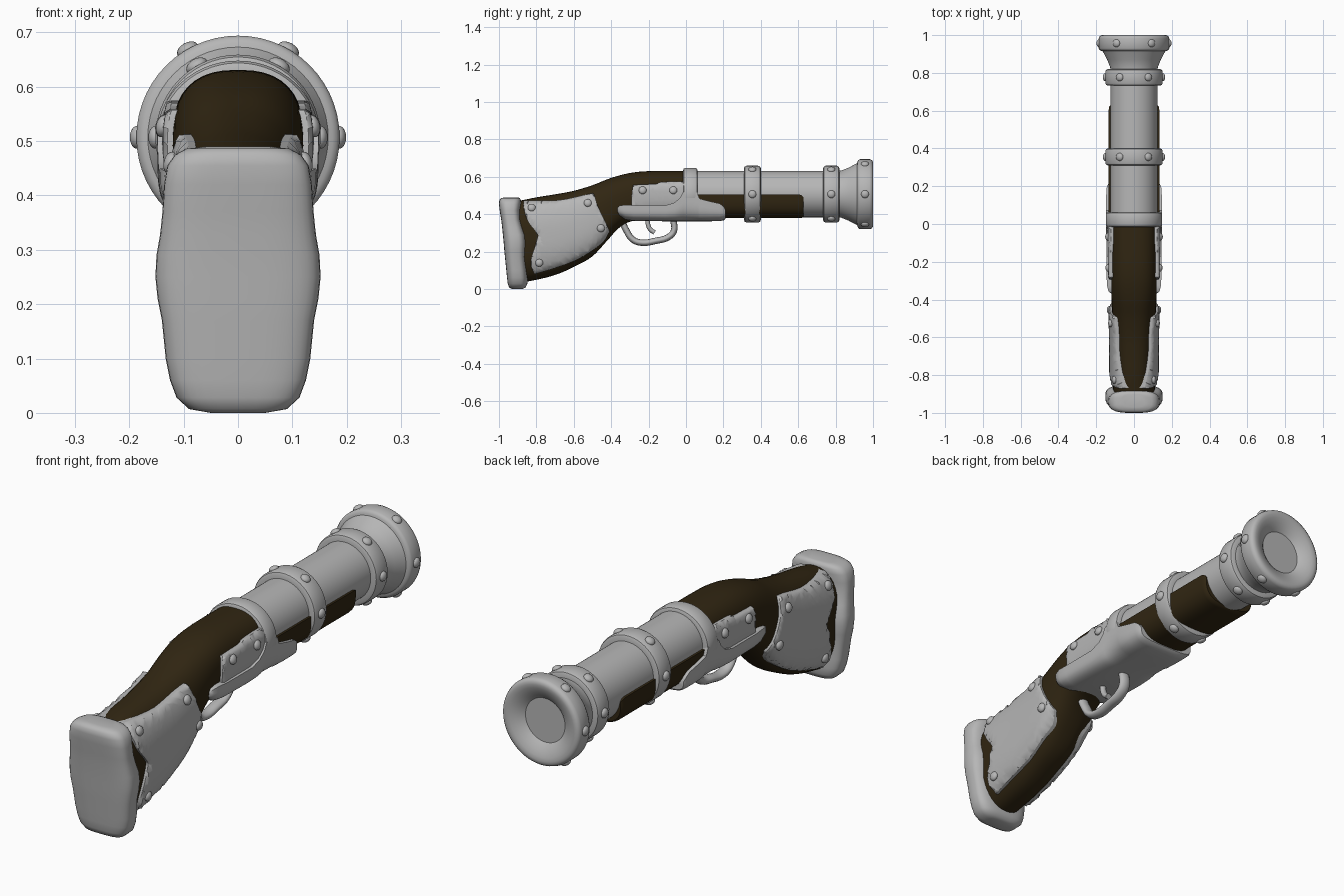
import bpy, bmesh, math
from mathutils import Vector, Matrix

if "Cube" in bpy.data.objects:
    bpy.data.objects.remove(bpy.data.objects["Cube"])

def material(name, rgb):
    m = bpy.data.materials.new(name)
    m.diffuse_color = (*rgb, 1)
    m.use_nodes = True
    m.node_tree.nodes["Principled BSDF"].inputs["Base Color"].default_value = m.diffuse_color
    return m

METAL = material("grey metal", (0.47, 0.47, 0.47))
WOOD = material("dark wood", (0.030, 0.019, 0.006))
AXIS_Z = 0.507

def finish(bm, name, mat, angle=40):
    bmesh.ops.recalc_face_normals(bm, faces=bm.faces[:])
    me = bpy.data.meshes.new(name)
    bm.to_mesh(me)
    bm.free()
    ob = bpy.data.objects.new(name, me)
    bpy.context.collection.objects.link(ob)
    me.materials.append(mat)
    bpy.ops.object.select_all(action='DESELECT')
    ob.select_set(True)
    bpy.context.view_layer.objects.active = ob
    bpy.ops.object.shade_smooth_by_angle(angle=math.radians(angle))
    return ob

def loft(name, rings, mat, closed=False, angle=40):
    """Skin a list of point rings; capped unless it closes on itself."""
    bm = bmesh.new()
    vs = [[bm.verts.new(p) for p in r] for r in rings]
    n, m = len(rings[0]), len(rings)
    for i in range(m if closed else m - 1):
        a, b = vs[i], vs[(i + 1) % m]
        for j in range(n):
            k = (j + 1) % n
            bm.faces.new((a[j], a[k], b[k], b[j]))
    if not closed:
        bm.faces.new(vs[0])
        bm.faces.new(vs[-1])
    return finish(bm, name, mat, angle)

def revolve(name, profile, mat, closed=False, steps=56, z=AXIS_Z):
    """Turn (y, radius) points about the barrel axis."""
    ang = [2 * math.pi * i / steps for i in range(steps)]
    rings = [[(r * math.cos(a), y, z + r * math.sin(a)) for a in ang] for y, r in profile]
    return loft(name, rings, mat, closed)

def band(name, y0, y1, r, inner=0.11, b=0.014):
    prof = [(y0, inner), (y0, r - b), (y0 + b * .3, r - b * .3), (y0 + b, r),
            (y1 - b, r), (y1 - b * .3, r - b * .3), (y1, r - b), (y1, inner)]
    return revolve(name, prof, METAL, True)

def spow(v, p):
    return math.copysign(abs(v) ** p, v)

def interp(tab, y):
    """Smooth interpolation through a table of (y, value)."""
    y = min(max(y, tab[0][0]), tab[-1][0])
    i = max(k for k in range(len(tab) - 1) if tab[k][0] <= y)
    def slope(k):
        a, b = tab[max(k - 1, 0)], tab[min(k + 1, len(tab) - 1)]
        return (b[1] - a[1]) / (b[0] - a[0])
    (y0, v0), (y1, v1) = tab[i], tab[i + 1]
    d = y1 - y0
    t = (y - y0) / d
    return ((2*t**3 - 3*t*t + 1) * v0 + (t**3 - 2*t*t + t) * d * slope(i)
            + (3*t*t - 2*t**3) * v1 + (t**3 - t*t) * d * slope(i + 1))

# Wooden stock: top and bottom lines with a soft superellipse section
TOP = [(-.92, .465), (-.8, .49), (-.7, .506), (-.6, .525), (-.5, .555), (-.4, .594),
       (-.3, .62), (-.2, .63), (.05, .63)]
BOT = [(-.92, .03), (-.83, .043), (-.7, .075), (-.6, .118), (-.5, .175), (-.42, .26),
       (-.36, .325), (-.3, .36), (-.2, .375), (.05, .38)]
WID = [(-.92, .112), (-.6, .115), (-.3, .12), (.05, .122)]
N = 2.5

def section(y):
    t, b = interp(TOP, y), interp(BOT, y)
    return (t + b) / 2, (t - b) / 2, interp(WID, y)

def surf(y, z, off):
    """Half width of the stock, inflated by off, at (y, z)."""
    c, h, w = section(y)
    u = min(abs(z - c) / (h + off), .985)
    return (w + off) * (1 - u ** N) ** (1 / N)

rings = []
for i in range(50):
    y = -.92 + .97 * i / 49
    c, h, w = section(y)
    rings.append([(w * spow(math.cos(a), 2 / N), y, c + h * spow(math.sin(a), 2 / N))
                  for a in (2 * math.pi * j / 40 for j in range(40))])
loft("stock", rings, WOOD, angle=50)

# Fore-end and receiver tray: lower half sections lofted along y
def trough(name, rows, mat, n, seg=28):
    rings = []
    for y, w, zt, zb in rows:
        rings.append([(w * spow(math.cos(a), 2 / n), y, zt - (zt - zb) * abs(math.sin(a)) ** (2 / n))
                      for a in (math.pi * j / seg for j in range(seg + 1))])
    return loft(name, rings, mat, angle=45)

trough("fore_end", [(0, .134, .505, .379), (.605, .134, .505, .379), (.62, .132, .50, .381),
                    (.628, .126, .49, .388)], WOOD, 3.2)
trough("receiver_tray",
       [(-.367, .122, .432, .405), (-.357, .135, .445, .387), (-.325, .143, .45, .37),
        (-.28, .145, .447, .364), (-.11, .146, .447, .362), (-.06, .147, .462, .362),
        (-.03, .148, .49, .362), (-.015, .148, .52, .362), (.06, .148, .515, .362),
        (.072, .148, .483, .362), (.13, .148, .468, .362), (.18, .146, .457, .363),
        (.202, .143, .44, .367), (.212, .136, .42, .376)], METAL, 4)

# Butt plate: rounded sections stacked in z (z, back y, front y, half width)
butt = [(0, -.93, -.875, .05), (.007, -.945, -.858, .09), (.028, -.953, -.848, .113),
        (.06, -.957, -.847, .125), (.1, -.961, -.85, .133), (.17, -.968, -.856, .14),
        (.21, -.972, -.854, .148), (.25, -.975, -.852, .152), (.29, -.979, -.856, .15),
        (.33, -.983, -.87, .143), (.37, -.988, -.882, .139), (.42, -.996, -.886, .136),
        (.455, -1, -.882, .13), (.475, -.998, -.883, .116), (.486, -.988, -.888, .095),
        (.49, -.97, -.9, .06)]
loft("butt_plate", [[(w * spow(math.cos(a), .62), (b + f) / 2 + (f - b) / 2 * spow(math.sin(a), .62), z)
                     for a in (2 * math.pi * j / 36 for j in range(36))]
                    for z, b, f, w in butt], METAL, angle=60)

# Barrel, flared muzzle and bands
revolve("barrel", [(0, .124), (.84, .124)], METAL)
revolve("muzzle", [(.8, .124), (.83, .126), (.87, .142), (.915, .166), (.917, .174), (.921, .182),
                   (.93, .187), (.982, .187), (.993, .183), (.999, .174), (1, .163), (.997, .148),
                   (.988, .128), (.976, .108), (.965, .095), (.965, .002)], METAL)
band("middle_band", .31, .40, .152)
band("front_band", .733, .82, .152)
hoop = band("receiver_hoop", -.016, .062, .141)
hoop.scale.x = 1.06

# Rivets share one mesh
riv = bmesh.new()

def rivet(loc, normal, r=.021):
    m = (Matrix.Translation(loc) @ Vector(normal).to_track_quat('Z', 'Y').to_matrix().to_4x4()
         @ Matrix.Diagonal((1, 1, .62, 1)))
    bmesh.ops.create_uvsphere(riv, u_segments=16, v_segments=10, radius=r, matrix=m)

for y, r in ((.355, .152), (.777, .152), (.957, .186)):
    for k in range(6):
        a = math.pi * k / 3
        d = Vector((math.cos(a), 0, math.sin(a)))
        rivet(Vector((0, y, AXIS_Z)) + d * r, d)

# Side plates: outline in (y, z), pressed onto the curved stock
def side_plate(name, outline, rivets, off=.018):
    pts, n = [], len(outline)
    for i in range(n):
        p = [Vector(outline[(i + k) % n]) for k in (-1, 0, 1, 2)]
        for t in (0, .25, .5, .75):
            pts.append(p[1] + .5 * t * (p[2] - p[0]) + t * t * (p[0] - 2.5 * p[1] + 2 * p[2] - .5 * p[3])
                       + t ** 3 * (1.5 * (p[1] - p[2]) + .5 * (p[3] - p[0])))
    for s, side in ((1, "right"), (-1, "left")):
        bm = bmesh.new()
        bm.faces.new([bm.verts.new((0, y, z)) for y, z in pts])
        bmesh.ops.inset_region(bm, faces=bm.faces[:], thickness=.008, use_boundary=True)
        bmesh.ops.triangulate(bm, faces=bm.faces[:])
        for k in range(-36, 1):
            for co, no in (((0, k * .025, 0), (0, 1, 0)), ((0, 0, -k * .025), (0, 0, 1))):
                bmesh.ops.bisect_plane(bm, geom=bm.verts[:] + bm.edges[:] + bm.faces[:],
                                       plane_co=co, plane_no=no)
        rim = {(round(v.co.y, 5), round(v.co.z, 5)) for v in bm.verts if v.is_boundary}
        ext = bmesh.ops.extrude_face_region(bm, geom=bm.faces[:])
        outer = {g for g in ext["geom"] if isinstance(g, bmesh.types.BMVert)}
        for v in bm.verts:
            y, z = v.co.y, v.co.z
            o = -.015 if v not in outer else off - .008 * ((round(y, 5), round(z, 5)) in rim)
            v.co.x = s * surf(y, z, o)
        finish(bm, f"{name}_{side}", METAL, 50)
        for y, z in rivets:
            x = surf(y, z, off)
            rivet((s * x, y, z), (s, 0, .25 if z > .42 else 0))

side_plate("stock_plate",
           [(-.87, .462), (-.84, .473), (-.68, .475), (-.52, .508), (-.492, .505), (-.47, .44),
            (-.415, .325), (-.415, .295), (-.46, .235), (-.6, .148), (-.79, .085), (-.815, .09),
            (-.83, .15), (-.795, .27), (-.80, .30), (-.85, .37)],
           [(-.825, .435), (-.525, .46), (-.455, .325), (-.785, .14)])
side_plate("receiver_plate",
           [(-.285, .545), (-.265, .557), (-.16, .562), (-.13, .572), (0, .574), (.02, .56),
            (.02, .44), (0, .425), (-.27, .425), (-.292, .44)],
           [(-.232, .528), (-.068, .528)])
finish(riv, "rivets", METAL, 60)

# Trigger guard and trigger: bent round bars
def bar(name, pts, r, widen):
    cu = bpy.data.curves.new(name, 'CURVE')
    cu.dimensions = '3D'
    cu.bevel_depth, cu.bevel_resolution, cu.resolution_u = r, 4, 8
    cu.use_fill_caps = True
    sp = cu.splines.new('BEZIER')
    sp.bezier_points.add(len(pts) - 1)
    for b, (y, z) in zip(sp.bezier_points, pts):
        b.co = (0, y, z)
        b.handle_left_type = b.handle_right_type = 'AUTO'
    ob = bpy.data.objects.new(name, cu)
    bpy.context.collection.objects.link(ob)
    ob.scale.x = widen
    cu.materials.append(METAL)

bar("trigger_guard", [(-.345, .37), (-.32, .315), (-.285, .265), (-.24, .248), (-.16, .258),
                      (-.095, .277), (-.065, .31), (-.07, .38)], .017, 1.5)
bar("trigger", [(-.205, .38), (-.203, .345), (-.19, .318), (-.168, .302)], .012, 1.2)
